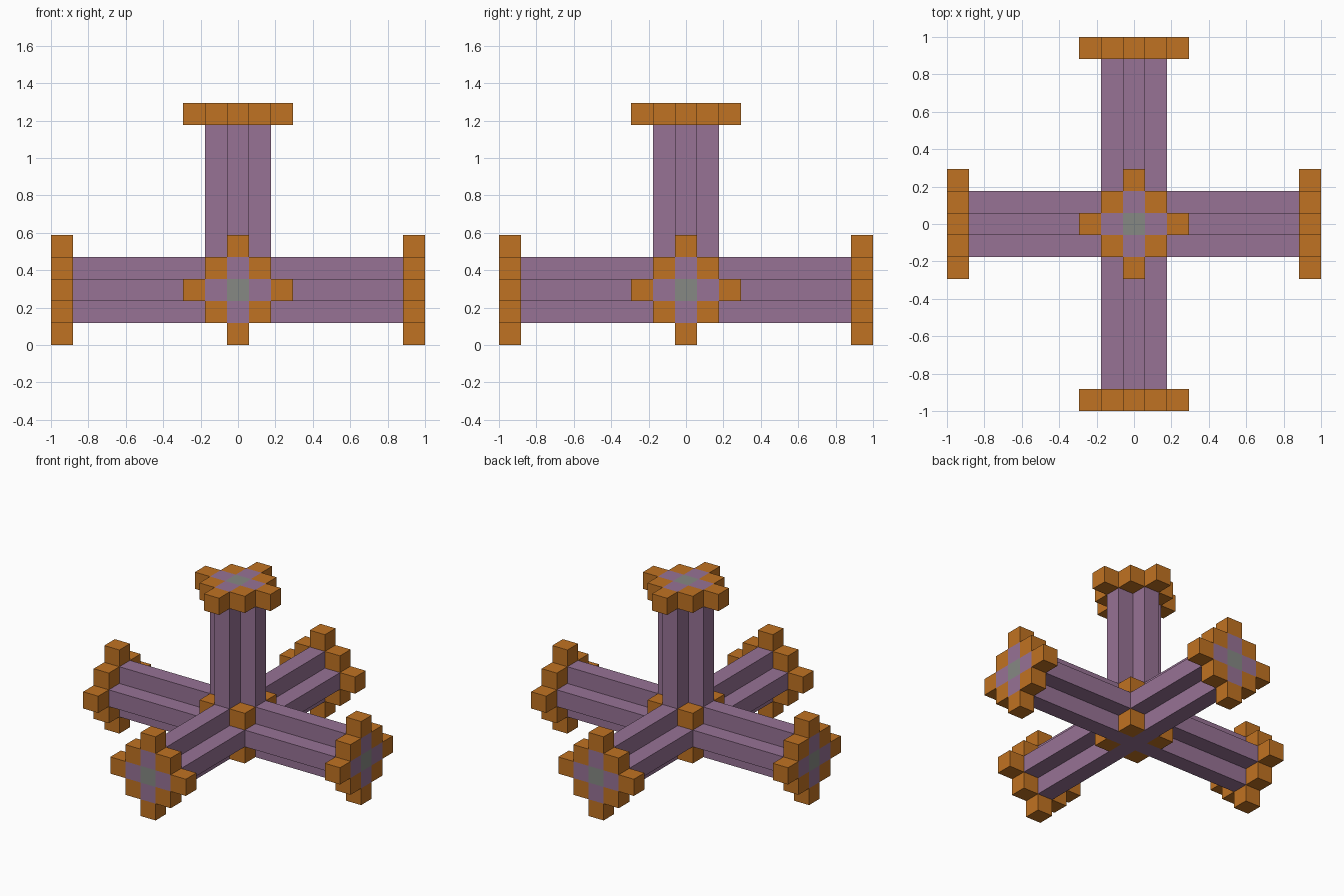
import bpy, bmesh
from itertools import product
from mathutils import Vector

cube = bpy.data.objects.get("Cube")
if cube:
    bpy.data.objects.remove(cube, do_unlink=True)

U = 2 / 17                          # edge length of one block
HUB = Vector((0, 0, 2.5 * U))       # point where all the beams cross


def material(name, rgb):
    mat = bpy.data.materials.new(name)
    mat.use_nodes = True
    mat.diffuse_color = (*rgb, 1)
    mat.node_tree.nodes["Principled BSDF"].inputs["Base Color"].default_value = (*rgb, 1)
    return mat


GREY = material("grey", (0.24, 0.25, 0.23))
PURPLE = material("purple", (0.31, 0.17, 0.30))
ORANGE = material("orange", (0.53, 0.17, 0.016))


def block_prism(name, cells, reach, start, length, direction, mats, rule):
    """Extrude a square grid, trimmed to |x| + |y| <= reach blocks, along a direction."""
    bm = bmesh.new()
    bmesh.ops.create_grid(bm, x_segments=cells, y_segments=cells, size=cells / 2)

    def ring(face):
        c = face.calc_center_median()
        return abs(c.x) + abs(c.y)

    bmesh.ops.delete(bm, geom=[f for f in bm.faces if ring(f) > reach + 0.1], context='FACES')
    ext = bmesh.ops.extrude_face_region(bm, geom=bm.faces[:], use_keep_orig=True)
    top = [v for v in ext["geom"] if isinstance(v, bmesh.types.BMVert)]
    bmesh.ops.translate(bm, verts=top, vec=(0, 0, length))
    bmesh.ops.recalc_face_normals(bm, faces=bm.faces)
    for f in bm.faces:
        f.material_index = rule(ring(f))
    mesh = bpy.data.meshes.new(name)
    bmesh.ops.scale(bm, verts=bm.verts, vec=(U, U, U))
    bm.to_mesh(mesh)
    bm.free()
    for m in mats:
        mesh.materials.append(m)
    obj = bpy.data.objects.new(name, mesh)
    d = Vector(direction)
    obj.rotation_mode = 'QUATERNION'
    obj.rotation_quaternion = Vector((0, 0, 1)).rotation_difference(d)
    obj.location = HUB + d * start * U
    bpy.context.collection.objects.link(obj)


# Cross-section beams: two running right through, and one upright post
for name, d, start in (("side_beam", (1, 0, 0), -7.5),
                       ("long_beam", (0, 1, 0), -7.5),
                       ("upright_post", (0, 0, 1), 0)):
    block_prism(name, 3, 1, start, 7.5 - start, d, [PURPLE], lambda r: 0)

# Stepped diamond caps: grey centre, purple cross, orange rim
for name, d in (("left_cap", (1, 0, 0)), ("right_cap", (-1, 0, 0)),
                ("back_cap", (0, 1, 0)), ("front_cap", (0, -1, 0)),
                ("top_cap", (0, 0, 1))):
    block_prism(name, 5, 2, 7.5, 1, d, [GREY, PURPLE, ORANGE],
                lambda r: min(2, round(r)))

# Corner blocks filling the inner angles of the hub
for sx, sy, sz in product((-1, 1), repeat=3):
    name = "hub_block_%s_%s_%s" % ("left" if sx > 0 else "right",
                                   "back" if sy > 0 else "front",
                                   "upper" if sz > 0 else "lower")
    bm = bmesh.new()
    bmesh.ops.create_cube(bm, size=U)
    mesh = bpy.data.meshes.new(name)
    bm.to_mesh(mesh)
    bm.free()
    mesh.materials.append(ORANGE)
    block = bpy.data.objects.new(name, mesh)
    block.location = HUB + Vector((sx, sy, sz)) * U
    bpy.context.collection.objects.link(block)
